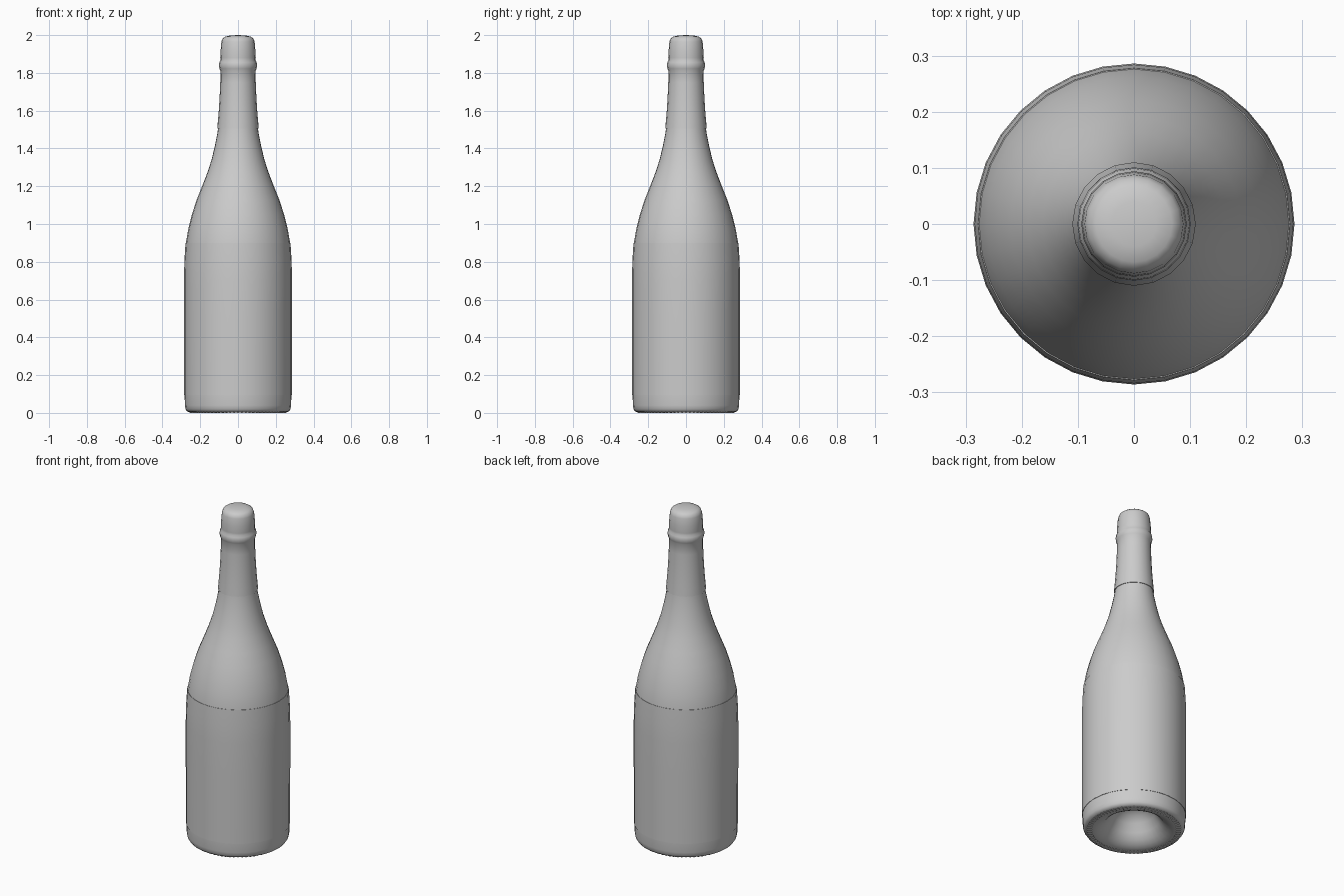
import bpy, bmesh, math
from mathutils import Matrix

if "Cube" in bpy.data.objects:
    bpy.data.objects.remove(bpy.data.objects["Cube"])

grey = bpy.data.materials.new("plain_grey")
grey.diffuse_color = (0.6, 0.6, 0.6, 1)
grey.use_nodes = True
grey.node_tree.nodes["Principled BSDF"].inputs["Base Color"].default_value = grey.diffuse_color


def finish(name, bm, angle=40):
    """Turn a bmesh into a smooth-shaded object with sharp hard edges."""
    bmesh.ops.remove_doubles(bm, verts=bm.verts, dist=1e-5)
    bmesh.ops.recalc_face_normals(bm, faces=bm.faces)
    mesh = bpy.data.meshes.new(name)
    bm.to_mesh(mesh)
    bm.free()
    mesh.materials.append(grey)
    mesh.shade_smooth()
    mesh.set_sharp_from_angle(angle=math.radians(angle))
    obj = bpy.data.objects.new(name, mesh)
    bpy.context.collection.objects.link(obj)
    return obj


def lathe(name, profile, sides, closed=False, angle=40):
    """Spin an (r, z) profile about the z axis."""
    bm = bmesh.new()
    verts = [bm.verts.new((r, 0, z)) for r, z in profile]
    pairs = list(zip(verts, verts[1:]))
    if closed:
        pairs.append((verts[-1], verts[0]))
    edges = [bm.edges.new(p) for p in pairs]
    bmesh.ops.spin(bm, geom=verts + edges, cent=(0, 0, 0), axis=(0, 0, 1),
                   angle=math.tau, steps=sides, use_merge=True)
    return finish(name, bm, angle)


# Glass bottle: hollow punt, rounded foot, straight body, sloping shoulder, neck
lathe("bottle", [
    (0, 0.170), (0.045, 0.163), (0.085, 0.143), (0.115, 0.110), (0.140, 0.065),
    (0.165, 0.032), (0.190, 0.015), (0.210, 0.006), (0.228, 0.003),
    (0.255, 0.003), (0.270, 0.008), (0.278, 0.020), (0.281, 0.040),
    (0.283, 0.100), (0.284, 0.500), (0.284, 0.700), (0.282, 0.800),
    (0.276, 0.900), (0.262, 0.980), (0.244, 1.050), (0.220, 1.125),
    (0.190, 1.200), (0.163, 1.270), (0.140, 1.340), (0.122, 1.415),
    (0.109, 1.480), (0.104, 1.520), (0.095, 1.600)], 32)

# Wrap-around label, a thin sleeve following the body
outer = [(0.285, 0.095), (0.286, 0.5), (0.286, 0.7), (0.284, 0.8), (0.278, 0.9)]
inner = [(r - 0.003, z) for r, z in reversed(outer)]
lathe("label", outer + inner, 32, closed=True)

# Foil capsule with collar ring and domed top
lathe("foil_capsule", [
    (0.103, 1.505), (0.110, 1.505), (0.106, 1.550), (0.101, 1.610),
    (0.097, 1.680), (0.094, 1.750), (0.093, 1.812), (0.098, 1.822),
    (0.101, 1.838), (0.099, 1.856), (0.093, 1.866), (0.094, 1.880),
    (0.092, 1.920), (0.088, 1.965), (0.082, 1.982), (0.068, 1.992),
    (0.040, 1.998), (0, 2.000)], 20)

# Ring of small grip ridges under the foot
bm = bmesh.new()
count = 72
for i in range(count):
    m = (Matrix.Rotation(math.tau * i / count, 4, 'Z')
         @ Matrix.Translation((0.244, 0, 0.003))
         @ Matrix.Diagonal((0.026, 0.008, 0.006, 1)))
    bmesh.ops.create_cube(bm, size=1, matrix=m)
finish("foot_ridges", bm)
